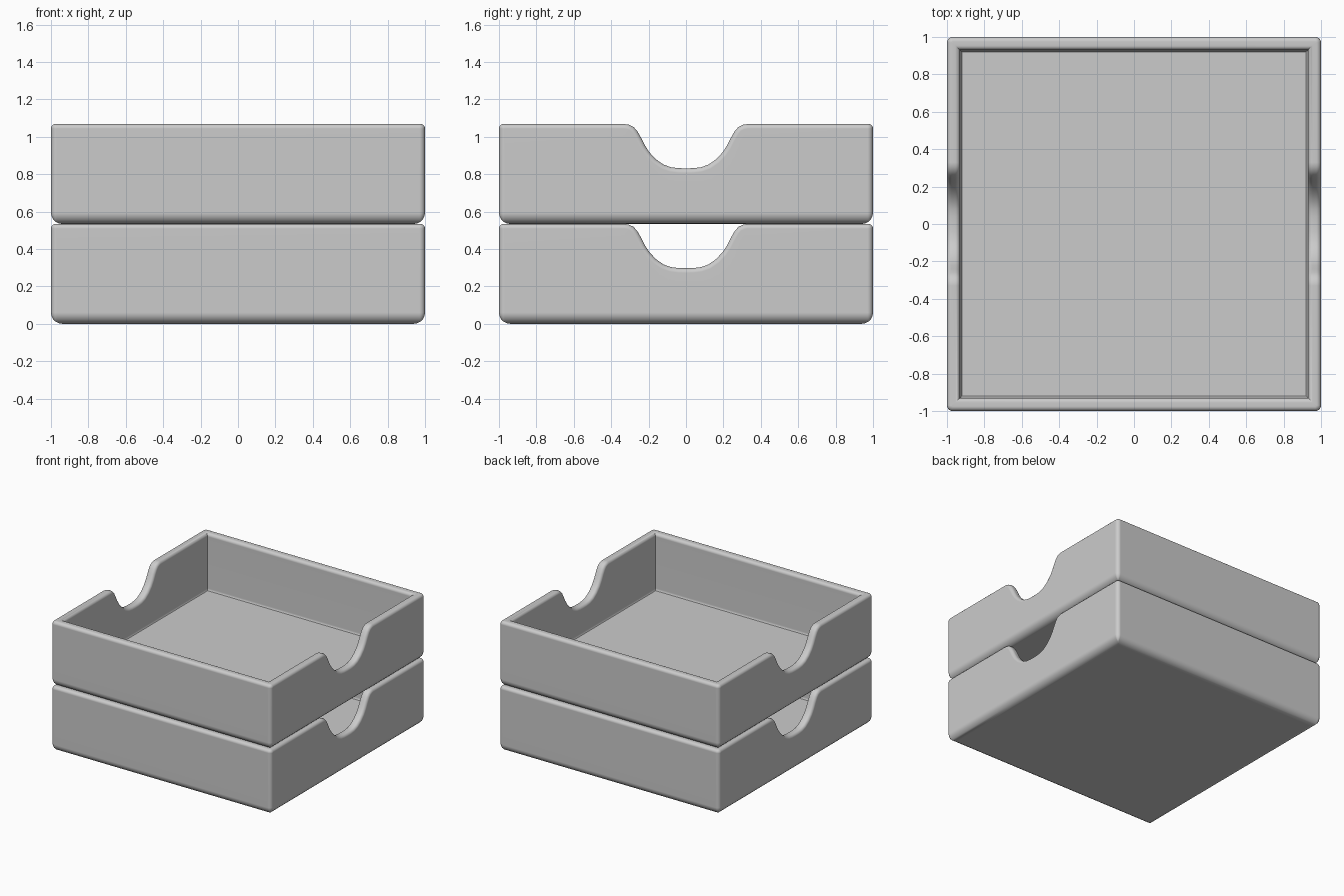
import bpy, bmesh
from math import sin, cos, pi
from mathutils import Vector

cube = bpy.data.objects.get("Cube")
if cube:
    bpy.data.objects.remove(cube)

HEIGHT = 0.534   # one tray
WALL = 0.07      # wall thickness
FLOOR = 0.07     # floor thickness
CORNER = 0.03    # upright corner radius
RIM = 0.025      # rim rounding
BASE = 0.06      # underside rounding
STEPS = 5

grey = bpy.data.materials.new("tray_grey")
grey.use_nodes = True
colour = (0.6, 0.6, 0.6, 1)
grey.diffuse_color = colour
grey.node_tree.nodes["Principled BSDF"].inputs["Base Color"].default_value = colour

# Half of the finger notch, from its shoulder to its lowest point
half = [(.33, HEIGHT), (.305, .530), (.28, .518), (.26, .495), (.24, .46), (.22, .42),
        (.195, .382), (.16, .345), (.12, .317), (.08, .303), (.04, .298), (0, .297)]
notch = [Vector((-y, z)) for y, z in half] + [Vector(p) for p in half[-2::-1]]


def quarter(i):
    return i / STEPS * pi / 2


def section(place, top, normal):
    """Wall cross-section from the underside, over the rim, to the floor."""
    pts = []
    for i in range(STEPS + 1):
        a = quarter(i)
        pts.append((*place(BASE * (1 - sin(a))), BASE * (1 - cos(a))))
    arcs = [(RIM * (1 - sin(quarter(i))), RIM * (1 - cos(quarter(i)))) for i in range(STEPS + 1)]
    rim = arcs[::-1] + [(WALL - inset, depth) for inset, depth in arcs]
    for inset, depth in rim:
        x, y = place(inset)
        pts.append((x, y - normal.x * depth, top - normal.y * depth))
    pts.append((*place(WALL), FLOOR + 0.015))
    pts.append((*place(WALL + 0.01), FLOOR))
    return pts


def corner(sx, sy, start):
    """Sections round one upright corner."""
    for i in range(STEPS + 1):
        a = start + quarter(i)

        def place(d, a=a):
            c, r = 1 - max(CORNER, d), max(CORNER - d, 0)
            return sx * c + r * cos(a), sy * c + r * sin(a)
        yield section(place, HEIGHT, Vector((0, 1)))


def notched_side(side):
    """Sections along one side wall, dipping through the notch."""
    out = []
    for i, p in enumerate(notch):
        t = notch[min(i + 1, len(notch) - 1)] - notch[max(i - 1, 0)]
        n = Vector((-t.y, t.x)).normalized()
        if i in (0, len(notch) - 1):
            n = Vector((0, 1))
        out.append(section(lambda d, y=p.x: (side * (1 - d), y), p.y, n))
    return out if side > 0 else out[::-1]


def build_tray(name, z):
    rings = [*notched_side(1), *corner(1, 1, 0), *corner(-1, 1, pi / 2),
             *notched_side(-1), *corner(-1, -1, pi), *corner(1, -1, 1.5 * pi)]
    bm = bmesh.new()
    rows = [[bm.verts.new(p) for p in ring] for ring in rings]
    for k, row in enumerate(rows):
        nxt = rows[(k + 1) % len(rows)]
        for j in range(len(row) - 1):
            bm.faces.new((row[j], nxt[j], nxt[j + 1], row[j + 1]))
    # Underside and floor
    bm.faces.new([row[0] for row in reversed(rows)])
    bm.faces.new([row[-1] for row in rows])
    bmesh.ops.remove_doubles(bm, verts=bm.verts, dist=1e-5)
    bmesh.ops.recalc_face_normals(bm, faces=bm.faces)
    mesh = bpy.data.meshes.new(name)
    bm.to_mesh(mesh)
    bm.free()
    mesh.materials.append(grey)
    tray = bpy.data.objects.new(name, mesh)
    tray.location.z = z
    bpy.context.collection.objects.link(tray)
    bpy.ops.object.select_all(action='DESELECT')
    tray.select_set(True)
    bpy.context.view_layer.objects.active = tray
    bpy.ops.object.shade_smooth_by_angle(angle=0.6)
    mod = tray.modifiers.new("flat_walls", 'WEIGHTED_NORMAL')
    mod.keep_sharp = True


build_tray("lower_tray", 0)
build_tray("upper_tray", HEIGHT)
